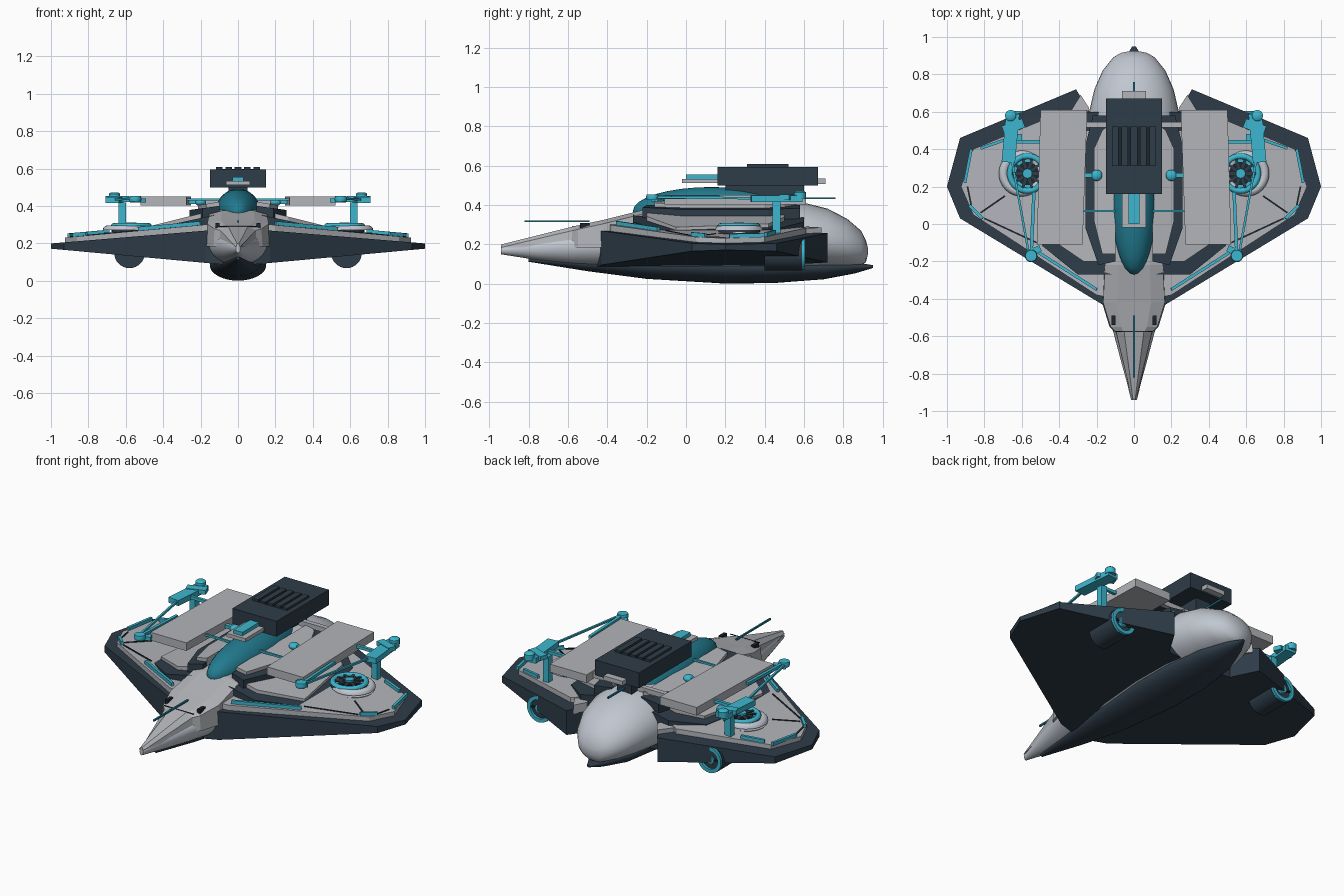
import bpy, bmesh, math
from mathutils import Vector

if "Cube" in bpy.data.objects:
    bpy.data.objects.remove(bpy.data.objects["Cube"])


def material(name, rgb):
    m = bpy.data.materials.new(name)
    m.diffuse_color = (*rgb, 1)
    m.use_nodes = True
    m.node_tree.nodes["Principled BSDF"].inputs["Base Color"].default_value = m.diffuse_color
    return m


HULL = material("pale_blue_grey", (0.53, 0.57, 0.63))
PLATE = material("plate_grey", (0.45, 0.46, 0.49))
DARK = material("dark_slate", (0.027, 0.045, 0.065))
BLACK = material("groove_black", (0.012, 0.018, 0.026))
TEAL = material("bright_teal", (0.045, 0.47, 0.62))
GLASS = material("canopy_teal", (0.016, 0.20, 0.28))


def finish(name, bm, mat, mirror=False, smooth=None):
    bmesh.ops.recalc_face_normals(bm, faces=bm.faces)
    me = bpy.data.meshes.new(name)
    bm.to_mesh(me)
    bm.free()
    me.materials.append(mat)
    ob = bpy.data.objects.new(name, me)
    bpy.context.collection.objects.link(ob)
    if smooth:
        bpy.ops.object.select_all(action='DESELECT')
        ob.select_set(True)
        bpy.context.view_layer.objects.active = ob
        bpy.ops.object.shade_smooth_by_angle(angle=math.radians(smooth))
    if mirror:
        ob.modifiers.new("mirror", 'MIRROR').use_clip = False
    return ob


def skin(bm, rings):
    # Bridge closed rings of points and cap both ends
    vs = [[bm.verts.new(p) for p in r] for r in rings]
    n = len(vs[0])
    for a, b in zip(vs, vs[1:]):
        for i in range(n):
            j = (i + 1) % n
            bm.faces.new((a[i], a[j], b[j], b[i]))
    bm.faces.new(vs[0])
    bm.faces.new(vs[-1][::-1])


def loft(name, sections, mat, n=32):
    # Each section is y, half width, top, middle and bottom height
    rings = []
    for y, w, zt, zm, zb in sections:
        ring = []
        for i in range(n):
            a = 2 * math.pi * i / n
            s = math.sin(a)
            ring.append((w * math.cos(a), y, zm + s * ((zt - zm) if s > 0 else (zm - zb))))
        rings.append(ring)
    bm = bmesh.new()
    skin(bm, rings)
    return finish(name, bm, mat, smooth=45)


def slab(name, outline, top, bottom, mat):
    # Plate from an outline, heights are (height at x = 0, slope along x)
    bm = bmesh.new()
    skin(bm, [[(x, y, h + s * x) for x, y in outline] for h, s in (bottom, top)])
    return finish(name, bm, mat, mirror=True)


def box(name, x, y, z, mat, mirror=False):
    bm = bmesh.new()
    skin(bm, [[(x[0], y[0], h), (x[1], y[0], h), (x[1], y[1], h), (x[0], y[1], h)] for h in z])
    return finish(name, bm, mat, mirror)


def bar(name, p, q, width, height, mat, mirror=True):
    # Box beam running from p to q
    p, q = Vector(p), Vector(q)
    d = (q - p).normalized()
    side = d.cross(Vector((0, 0, 1))).normalized()
    up = side.cross(d)
    bm = bmesh.new()
    skin(bm, [[e + side * a * width / 2 + up * b * height / 2
               for a, b in ((-1, -1), (1, -1), (1, 1), (-1, 1))] for e in (p, q)])
    return finish(name, bm, mat, mirror)


def turned(name, centre, profile, mat, axis='Z', closed=False, n=32):
    # Profile of (radius, offset) turned around the axis
    c = Vector(centre)
    bm = bmesh.new()
    rings = []
    for r, h in profile:
        ring = []
        for i in range(n):
            a = 2 * math.pi * i / n
            u, v = r * math.cos(a), r * math.sin(a)
            ring.append(bm.verts.new(c + Vector((u, v, h) if axis == 'Z' else (u, h, v))))
        rings.append(ring)
    for a, b in zip(rings, rings[1:] + (rings[:1] if closed else [])):
        for i in range(n):
            j = (i + 1) % n
            bm.faces.new((a[i], a[j], b[j], b[i]))
    if not closed:
        bm.faces.new(rings[0])
        bm.faces.new(rings[-1])
    return finish(name, bm, mat, mirror=True, smooth=40)


def ring_profile(r, t, n=12):
    return [(r + t * math.cos(2 * math.pi * i / n), t * math.sin(2 * math.pi * i / n)) for i in range(n)]


def ellipsoid(name, centre, radii, mat, mirror=False):
    bm = bmesh.new()
    bmesh.ops.create_uvsphere(bm, u_segments=32, v_segments=16, radius=1)
    for v in bm.verts:
        v.co = Vector(a * b + c for a, b, c in zip(v.co, radii, centre))
    return finish(name, bm, mat, mirror, smooth=60)


# Fuselage, belly keel and canopy
loft("fuselage", [(-.94, .012, .19, .17, .15), (-.75, .065, .235, .18, .12), (-.58, .11, .27, .19, .095),
                  (-.4, .165, .31, .2, .08), (-.1, .23, .36, .21, .065), (.2, .255, .40, .22, .06),
                  (.45, .255, .42, .22, .062), (.6, .24, .412, .22, .068), (.72, .212, .382, .22, .075),
                  (.82, .168, .33, .2, .085), (.89, .112, .27, .18, .095), (.915, .07, .22, .175, .11),
                  (.925, .02, .18, .17, .15)], HULL)
loft("belly_keel", [(-.8, .01, .13, .12, .112), (-.5, .065, .14, .1, .064), (-.2, .115, .14, .09, .025),
                    (.2, .15, .13, .085, .001), (.45, .15, .13, .08, .004), (.7, .12, .12, .08, .023),
                    (.86, .06, .11, .085, .053), (.95, .01, .095, .088, .08)], DARK)
ellipsoid("canopy", (0, .13, .37), (.12, .40, .122), GLASS)

# Faceted nose deck with a soft centre ridge
bm = bmesh.new()
skin(bm, [[(-w - .006, y, .185), (-w, y, z - .02), (-w * .55, y, z), (w * .55, y, z), (w, y, z - .02), (w + .006, y, .185)]
          for y, w, z in ((-.94, .01, .2), (-.58, .095, .29), (-.55, .125, .297), (-.42, .165, .325),
                          (-.22, .155, .375), (0, .145, .39))])
finish("nose_deck", bm, PLATE)
box("nose_slot", (.1, .12), (-.54, -.49), (.25, .31), BLACK, True)
bar("nose_seam", (-.1, -.575, .291), (.1, -.575, .291), .005, .004, BLACK, False)
bar("nose_antenna", (0, -.82, .318), (0, -.49, .318), .01, .01, GLASS, False)
bar("tail_antenna", (0, .45, .435), (0, .76, .435), .01, .01, GLASS, False)

# Layered wings
slab("wing", [(.08, -.45), (.17, -.43), (.93, .03), (1, .2), (.93, .46), (.31, .72), (.22, .57), (.08, .57)],
     (.283, -.083), (.08, .092), DARK)
slab("wing_deck", [(.15, -.39), (.2, -.38), (.86, .05), (.925, .2), (.86, .4), (.36, .61), (.24, .54), (.15, .5)],
     (.317, -.092), (.24, -.06), PLATE)
slab("wing_rear_flap", [(.26, .57), (.34, .60), (.285, .69), (.24, .62)], (.312, -.09), (.25, -.06), PLATE)
slab("inner_plate_shadow", [(.12, -.27), (.3, -.27), (.55, -.07), (.46, .46), (.3, .6), (.12, .6)],
     (.38, -.22), (.24, -.06), DARK)
slab("inner_plate", [(.12, -.2), (.27, -.2), (.49, -.05), (.42, .42), (.28, .5), (.12, .5)],
     (.41, -.25), (.36, -.2), PLATE)
slab("shoulder_gap", [(.1, -.2), (.19, -.22), (.26, -.02), (.26, .42), (.22, .58), (.1, .58)],
     (.415, -.14), (.33, 0), DARK)
slab("shoulder_plate", [(.1, -.16), (.17, -.16), (.215, .02), (.215, .4), (.17, .5), (.1, .56)],
     (.44, -.17), (.37, 0), PLATE)


def deck(x, y, lift=.006):
    return (x, y, .317 - .092 * x + lift)


# Teal edge strips and dark grooves on the wing decks
for i, (a, b) in enumerate([((.2, -.35), (.53, -.14)), ((.87, .4), (.905, .22)), ((.88, .1), (.81, .03)),
                            ((.82, .405), (.69, .45))]):
    bar(f"wing_strip_{i + 1}", deck(*a, .01), deck(*b, .01), .016, .02, TEAL)
for i, (a, b) in enumerate([((.69, .15), (.82, .06)), ((.52, -.1), (.8, .03)), ((.87, .1), (.89, .2))]):
    bar(f"wing_groove_{i + 1}", deck(*a, .001), deck(*b, .001), .009, .005, BLACK)

# Lift fans on the wings
fan = (.57, .27, .277)
turned("fan_rim", (.6, .27, .272), ring_profile(.098, .025), HULL)
turned("fan_well", fan, [(.105, -.03), (.105, .012)], DARK)
turned("fan_ring", (.57, .27, .293), ring_profile(.093, .016), TEAL)
turned("fan_rotor", fan, [(.062, 0), (.062, .024)], BLACK)
for i in range(10):
    a = i * math.pi / 5
    c, s = math.cos(a), math.sin(a)
    bar(f"fan_blade_{i + 1}", (.57 + c * .028, .27 + s * .028, .3), (.57 + c * .084, .27 + s * .084, .3), .014, .006, DARK)
turned("fan_hub", fan, [(.026, 0), (.026, .035)], TEAL, n=16)

# Thruster pods beneath the wings
turned("thruster_pod", (.58, .4, .15), [(.082, 0), (.082, .19)], DARK, 'Y')
turned("thruster_ring", (.58, .585, .15), [(.058, -.012), (.08, -.012), (.08, .02), (.058, .02)], TEAL, 'Y', True)
turned("thruster_core", (.58, .585, .15), [(.035, 0), (.028, .016)], TEAL, 'Y', n=16)
bar("thruster_vane", (.515, .592, .15), (.645, .592, .15), .012, .012, BLACK)

# Flat side pods and their braces
slab("side_pod", [(.275, -.11), (.52, -.11), (.5, .61), (.25, .61)], (.452, 0), (.402, 0), PLATE)
bar("rear_brace", (-.28, .53, .425), (.28, .53, .425), .03, .03, PLATE, False)
bar("front_brace", (.1, .07, .435), (.29, .07, .435), .012, .012, TEAL)
ellipsoid("brace_joint", (.2, .26, .42), (.03, .03, .02), TEAL, True)
bar("joint_arm", (.2, .26, .42), (.28, .26, .42), .025, .02, TEAL)

# Outer turrets and the long arms reaching forward
bar("turret_body", (.672, .33, .432), (.648, .59, .432), .072, .034, TEAL)
bar("turret_yoke", (.59, .54, .44), (.70, .50, .44), .05, .026, TEAL)
box("turret_post", (.6, .64), (.44, .48), (.25, .42), TEAL, True)
turned("turret_cap", (.66, .58, .43), [(.03, 0), (.03, .035), (.02, .043)], TEAL, n=16)
bar("turret_link", (.5, .44, .43), (.64, .44, .43), .018, .018, TEAL)
bar("forward_arm", (.55, -.17, .44), (.535, .17, .44), .018, .018, TEAL)
bar("forward_arm_outer", (.56, -.17, .44), (.655, .35, .435), .012, .012, TEAL)
turned("arm_tip", (.55, -.17, .425), [(.03, 0), (.034, .015), (.03, .03)], TEAL, n=16)
bar("arm_foot", (.5, -.13, .43), (.57, -.16, .43), .035, .022, TEAL)

# Roof launcher with ribs and a sight at the front
box("launcher", (-.15, .15), (.16, .67), (.5, .595), DARK)
for i in range(5):
    x = -.1 + i * .05
    box(f"launcher_rib_{i + 1}", (x - .018, x + .018), (.31, .52), (.59, .608), DARK)
for i in range(4):
    x = -.075 + i * .05
    box(f"launcher_groove_{i + 1}", (x - .007, x + .007), (.31, .52), (.59, .597), BLACK)
box("launcher_tail", (-.065, .065), (.66, .71), (.508, .535), PLATE)
box("sight_base", (-.065, .065), (-.02, .17), (.512, .534), PLATE)
box("sight", (-.03, .03), (0, .17), (.534, .556), TEAL)
box("launcher_mount", (-.05, .05), (.2, .6), (.39, .51), DARK)
